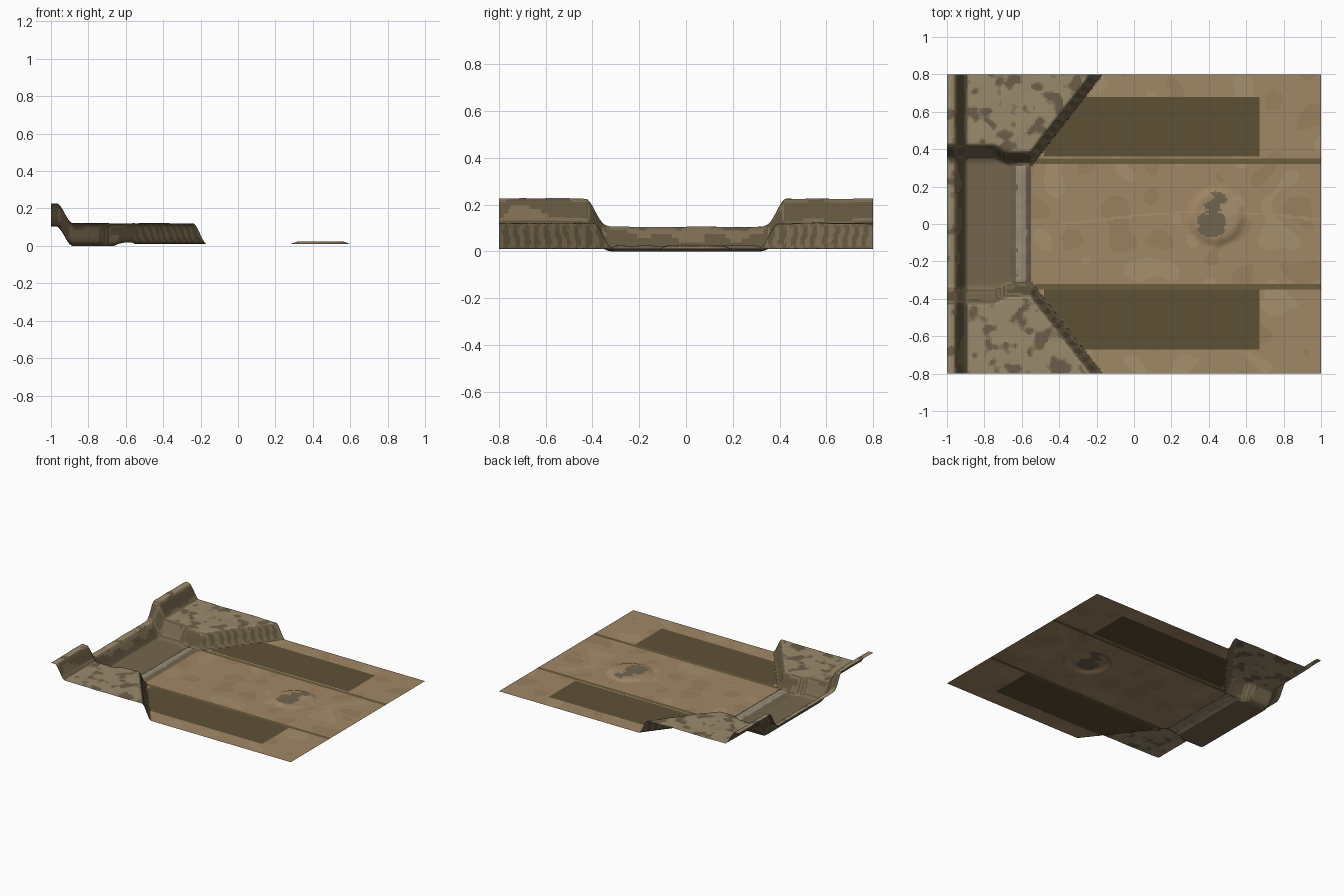
import bpy, bmesh, math
from mathutils import noise, Vector

if "Cube" in bpy.data.objects:
    bpy.data.objects.remove(bpy.data.objects["Cube"])

STEP = 0.01
NX, NY = 200, 160


def smooth(t):
    t = max(0.0, min(1.0, t))
    return t * t * (3 - 2 * t)


def wobble(x, y, scale, seed=0.0):
    return noise.noise(Vector((x * scale + seed, y * scale - seed, seed)))


# ---- landform functions ----
def hill_amount(x, y):
    """0 on the flat, 1 on top of the side plateaus."""
    a = abs(y)
    foot = 0.345 - 0.035 * smooth((x + 0.75) / 0.08)
    side = (a - foot) / 0.085
    diagonal = (-0.79 * (x + 0.53) + 0.613 * (a - 0.33)) / 0.06
    return min(side, diagonal)


def ridge_amount(x):
    return (-0.885 - x) / 0.085


def weir_amount(x, y):
    return min(smooth((0.058 - abs(x + 0.605)) / 0.03), smooth((0.33 - abs(y)) / 0.03))


def height(x, y):
    hill = smooth(hill_amount(x, y))
    ridge = smooth(ridge_amount(x))
    weir = weir_amount(x, y)
    z = 0.01
    if x < -0.5:                                     # sunken basin behind the weir
        z -= 0.01 * smooth((-0.60 - x) / 0.06) * smooth((0.36 - abs(y)) / 0.04)
    z += 0.11 * hill + 0.105 * ridge
    z += 0.005 * hill * wobble(x, y, 6, 3.0) + 0.004 * ridge * wobble(x, y, 7, 8.0)
    z += weir * (0.014 + 0.005 * wobble(x, y, 16, 5.0))
    z += 0.014 * smooth((0.165 - math.hypot(x - 0.44, y - 0.04)) / 0.05)   # low mound
    return z


# ---- colours ----
def material(name, rgb):
    m = bpy.data.materials.new(name)
    m.diffuse_color = [(c / 255) ** 2.2 for c in rgb] + [1]
    m.use_nodes = True
    m.node_tree.nodes["Principled BSDF"].inputs["Base Color"].default_value = m.diffuse_color
    return m


MATS = {n: material(n, c) for n, c in {
    "sand": (159, 134, 101), "sand_light": (165, 142, 109), "sand_dark": (150, 127, 95),
    "pad": (94, 82, 57), "track": (106, 92, 63), "basin_bed": (116, 102, 78),
    "rock_light": (152, 137, 108), "rock_mid": (132, 118, 92), "rock_dark": (108, 95, 75),
    "slope_light": (122, 107, 82), "slope_dark": (98, 86, 65),
    "weir_top": (150, 138, 116), "stone": (112, 101, 82)}.items()}


def mottled(x, y):
    n = wobble(x, y, 11, 2.0) + 0.5 * wobble(x, y, 24, 6.0)
    return "rock_dark" if n > 0.3 else "rock_mid" if n > 0.17 else "rock_light"


def classify(x, y):
    """Part name and colour of the cell centred at x, y."""
    a, hill, ridge = abs(y), hill_amount(x, y), ridge_amount(x)
    if hill > 0 or ridge > 0:
        sloping = 0 < hill < 0.95 or 0 < ridge < 0.9
        if sloping:
            band = math.sin(height(x, y) * 330 + 1.5 * wobble(x, y, 10))
            return "cliffs", "slope_light" if band > 0.1 else "slope_dark"
        return "cliffs", mottled(x, y)
    if x < -0.655:
        return "basin", "basin_bed"
    if x < -0.55 and a < 0.34:
        edge = abs(x + 0.605 + 0.012 * wobble(x, y, 18))
        return "weir", "weir_top" if edge < 0.024 else "stone"
    # painted flat: drive tracks, parking pads, faint path, mound rocks
    if 0.32 < a < 0.35:
        return "desert_floor", "track"
    if -0.48 < x < 0.67 and (0.36 < y < 0.68 or -0.67 < y < -0.35):
        return "desert_floor", "pad"
    for cx, cy, rx, ry in ((0.435, 0.12, 0.065, 0.055), (0.415, 0.0, 0.08, 0.075)):
        d = math.hypot((x - cx) / rx, (y - cy) / ry)
        if d < 1 and wobble(x, y, 17, 4.0) < 0.22:
            return "desert_floor", "stone"
    path = 0.02 + 0.045 * math.sin(2.6 * (x + 0.2))
    if abs(y - path) < 0.006 and x > -0.4:
        return "desert_floor", "sand_light"
    n = wobble(x, y, 6, 9.0)
    return "desert_floor", "sand_light" if n > 0.3 else "sand_dark" if n < -0.3 else "sand"


# ---- sort the grid cells into parts, then build one mesh per part ----
parts = {}
for i in range(NX):
    for j in range(NY):
        part, colour = classify(-1 + (i + 0.5) * STEP, -0.8 + (j + 0.5) * STEP)
        parts.setdefault(part, []).append((i, j, colour))

for name, cells in parts.items():
    mesh = bpy.data.meshes.new(name)
    used = sorted({c[2] for c in cells})
    for u in used:
        mesh.materials.append(MATS[u])
    bm = bmesh.new()
    verts = {}

    def vert(i, j):
        if (i, j) not in verts:
            x, y = -1 + i * STEP, -0.8 + j * STEP
            verts[i, j] = bm.verts.new((x, y, height(x, y)))
        return verts[i, j]

    for i, j, colour in cells:
        f = bm.faces.new((vert(i, j), vert(i + 1, j), vert(i + 1, j + 1), vert(i, j + 1)))
        f.material_index = used.index(colour)
        f.smooth = True
    bm.to_mesh(mesh)
    bm.free()
    bpy.context.collection.objects.link(bpy.data.objects.new(name, mesh))
